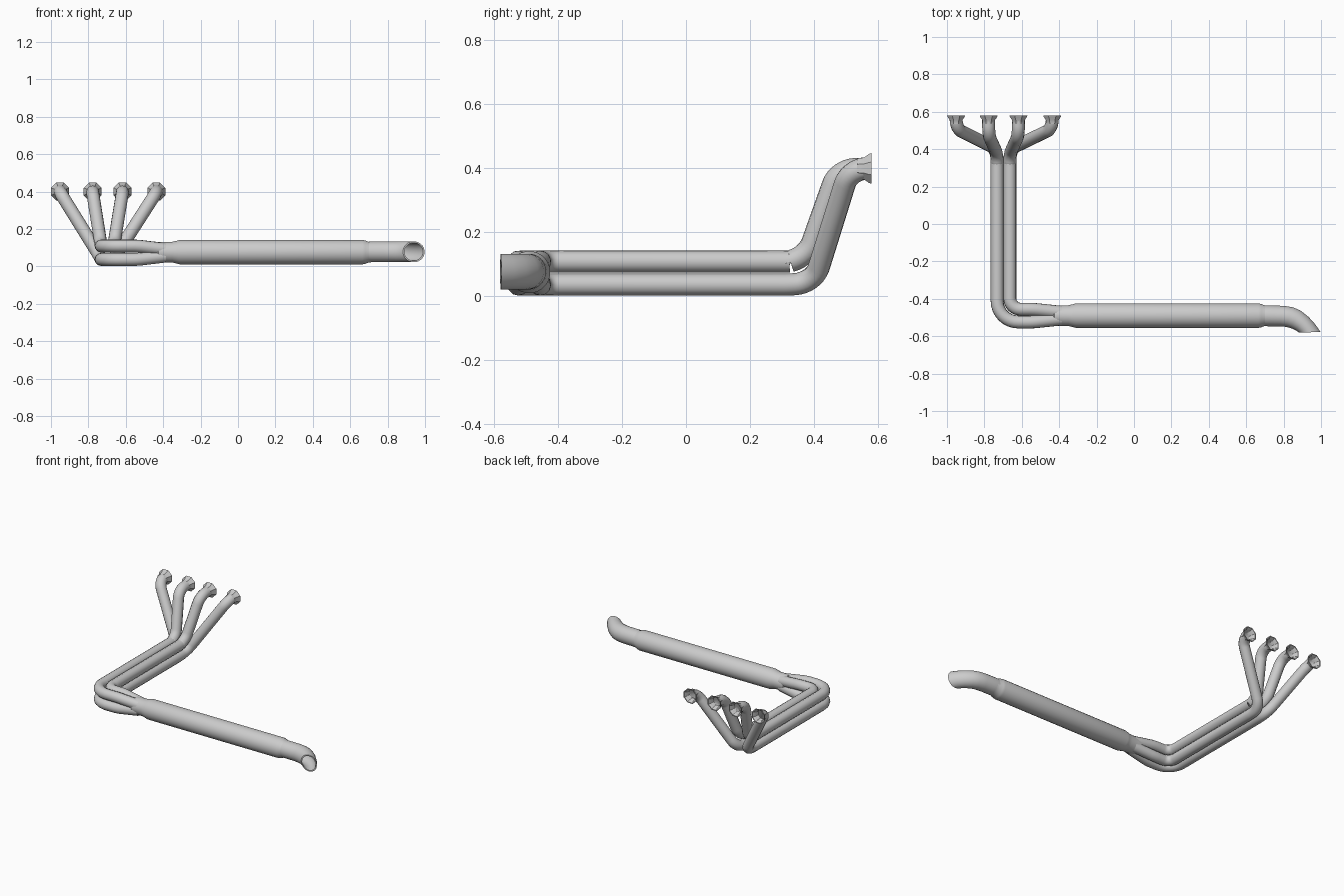
import bpy, bmesh, math
from mathutils import Vector
from mathutils.geometry import interpolate_bezier

if "Cube" in bpy.data.objects:
    bpy.data.objects.remove(bpy.data.objects["Cube"])

CY, CZ = -0.49, 0.073      # axis of the muffler
SIDES = 24


def smooth(obj, angle=35):
    bpy.ops.object.select_all(action='DESELECT')
    obj.select_set(True)
    bpy.context.view_layer.objects.active = obj
    bpy.ops.object.shade_smooth_by_angle(angle=math.radians(angle))


def loft(name, rings, cap_end=False):
    """Skin a list of rings of equal length."""
    bm = bmesh.new()
    loops = [[bm.verts.new(p) for p in ring] for ring in rings]
    n = len(loops[0])
    for a, b in zip(loops, loops[1:]):
        for i in range(n):
            j = (i + 1) % n
            bm.faces.new((a[i], a[j], b[j], b[i]))
    if cap_end:
        bm.faces.new(loops[-1])
    bmesh.ops.recalc_face_normals(bm, faces=bm.faces)
    me = bpy.data.meshes.new(name)
    bm.to_mesh(me)
    bm.free()
    obj = bpy.data.objects.new(name, me)
    bpy.context.collection.objects.link(obj)
    smooth(obj)
    return obj


def ring(center, u, v, n=SIDES):
    """Ellipse around center spanned by half axes u and v."""
    return [Vector(center) + Vector(u) * math.cos(2 * math.pi * (i + .5) / n)
            + Vector(v) * math.sin(2 * math.pi * (i + .5) / n) for i in range(n)]


def tube(name, corners, radius):
    """Pipe along (point, fillet length) corners with rounded bends."""
    pts = [Vector(c) for c, _ in corners]
    path = [pts[0]]
    for i in range(1, len(pts) - 1):
        c, d = pts[i], corners[i][1]
        a = c + (pts[i - 1] - c).normalized() * d
        b = c + (pts[i + 1] - c).normalized() * d
        path += interpolate_bezier(a, a.lerp(c, .57), b.lerp(c, .57), b, 9)
    path.append(pts[-1])
    cu = bpy.data.curves.new(name, 'CURVE')
    cu.dimensions = '3D'
    cu.bevel_depth = radius
    cu.bevel_resolution = 4
    sp = cu.splines.new('POLY')
    sp.points.add(len(path) - 1)
    for q, p in zip(sp.points, path):
        q.co = (*p, 1)
    obj = bpy.data.objects.new(name, cu)
    bpy.context.collection.objects.link(obj)
    bpy.ops.object.select_all(action='DESELECT')
    obj.select_set(True)
    bpy.context.view_layer.objects.active = obj
    bpy.ops.object.convert(target='MESH')
    smooth(bpy.context.object)


# Header pipes: port x, bundle column (-1 outer, 1 inner), lower or upper row
headers = [(-.951, -1, -1), (-.777, -1, 1), (-.618, 1, 1), (-.437, 1, -1)]
for k, (px, col, row) in enumerate(headers):
    bx, z = -.698 + .034 * col, CZ + .036 * row
    by = CY + .034 * col
    y1, y2 = (.51, .40) if row < 0 else (.475, .375)
    bend = .115 if col < 0 else .06
    tube(f"header_pipe_{k + 1}", [
        ((px, .565, .40), 0),
        ((px, y1, .395), .05),
        ((bx, y2, z + .005), .06),
        ((bx, .315, z), .01),
        ((bx, by, z), bend),
        ((-.54, by, z), .025),
        ((-.39, CY + .018 * col, CZ + .018 * row), 0)], .0345)

    # Flared port flange, open at the back
    prof = [(.535, .034), (.556, .037), (.572, .049), (.58, .052),
            (.58, .046), (.565, .036), (.54, .031)]
    loft(f"port_flange_{k + 1}",
         [ring((px, y, .40), (r, 0, 0), (0, 0, r), 8) for y, r in prof])

# Collector and muffler body
prof = [(-.45, .030), (-.425, .054), (-.40, .056), (-.35, .056), (-.325, .062),
        (-.31, .066), (.665, .066), (.68, .063), (.70, .055), (.72, .054)]
loft("muffler", [ring((x, CY, CZ + .003), (0, r, 0), (0, 0, r)) for x, r in prof])

# Tail pipe: edge pairs seen from above, turning forward to a slanted mouth
edges = [((.70, -.435), (.70, -.547)), ((.80, -.437), (.78, -.548)),
         ((.85, -.445), (.81, -.550)), ((.89, -.462), (.835, -.556)),
         ((.935, -.498), (.858, -.565)), ((.97, -.537), (.872, -.574)),
         ((.998, -.577), (.882, -.581))]


def tail_ring(pair, s):
    a, b = (Vector((*p, CZ + .005)) for p in pair)
    return ring((a + b) / 2, (a - b) / 2 * s, (0, 0, .056 * s))


loft("tail_pipe", [tail_ring(e, 1) for e in edges]
     + [tail_ring(e, .86) for e in reversed(edges)], cap_end=True)
